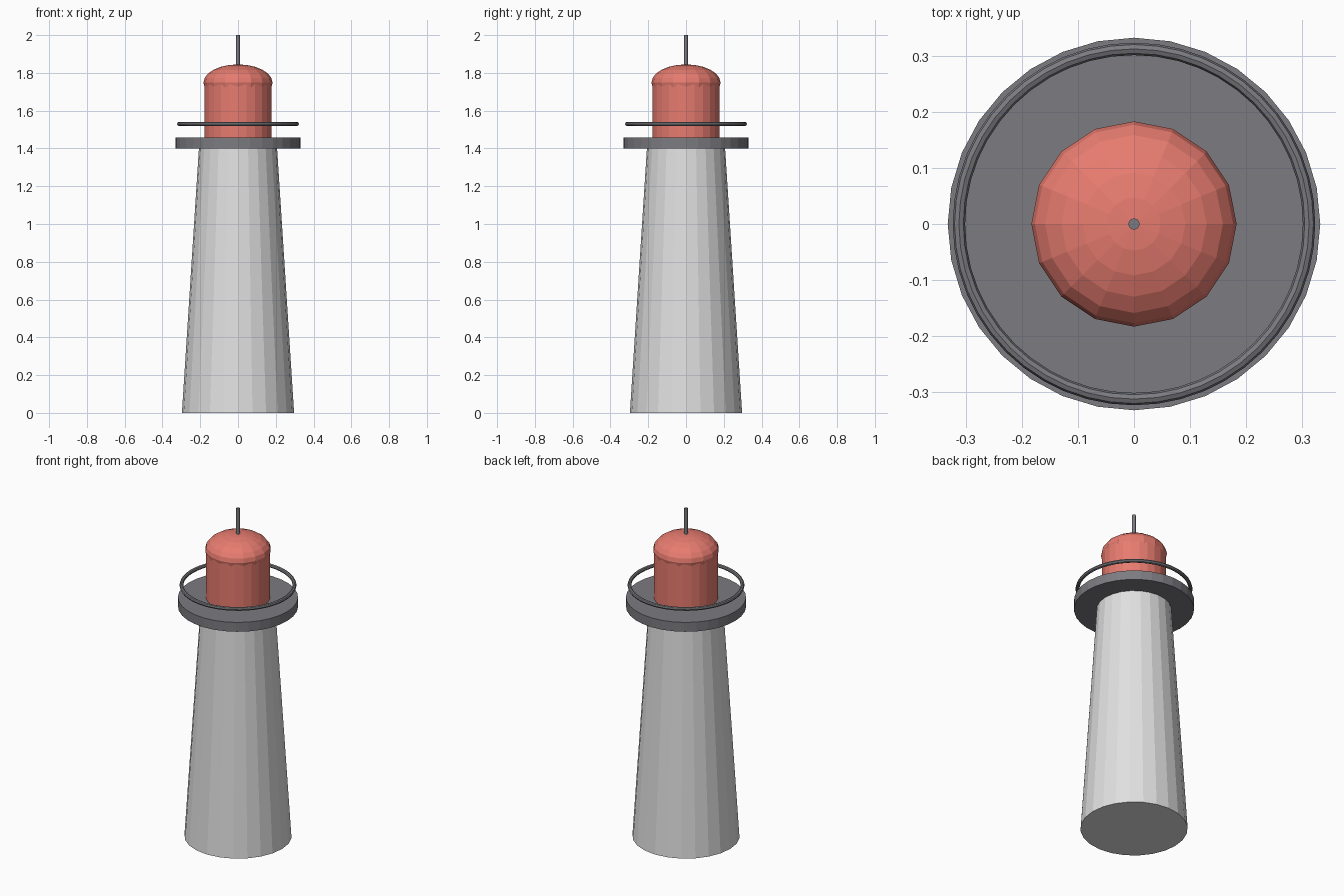
import bpy

if "Cube" in bpy.data.objects:
    bpy.data.objects.remove(bpy.data.objects["Cube"])


def material(name, rgb):
    m = bpy.data.materials.new(name)
    m.diffuse_color = (*rgb, 1.0)
    m.use_nodes = True
    m.node_tree.nodes["Principled BSDF"].inputs["Base Color"].default_value = m.diffuse_color
    return m


LIGHT = material("light_grey", (0.75, 0.75, 0.75))
DARK = material("dark_grey", (0.20, 0.20, 0.22))
RED = material("red", (0.80, 0.20, 0.16))


def finish(name, mat):
    ob = bpy.context.object
    ob.name = name
    ob.data.materials.append(mat)
    return ob


def column(name, mat, z0, z1, r0, r1, sides):
    """Straight or tapered upright column between two heights."""
    bpy.ops.mesh.primitive_cone_add(vertices=sides, radius1=r0, radius2=r1,
                                    depth=z1 - z0, location=(0, 0, (z0 + z1) / 2))
    return finish(name, mat)


# Tapered tower, gallery deck, lantern room and mast
column("tower", LIGHT, 0.0, 1.40, 0.297, 0.207, 24)
column("gallery_deck", DARK, 1.40, 1.457, 0.332, 0.332, 32)
column("lantern_room", RED, 1.457, 1.748, 0.178, 0.178, 24)
column("mast", DARK, 1.80, 2.0, 0.01, 0.01, 12)

# Flattened dome; its lower half sinks into the lantern room
bpy.ops.mesh.primitive_uv_sphere_add(segments=16, ring_count=12, radius=1,
                                     location=(0, 0, 1.748))
dome = finish("dome", RED)
dome.scale = (0.183, 0.183, 0.097)

# Gallery rail ring
bpy.ops.mesh.primitive_torus_add(major_radius=0.312, minor_radius=0.011,
                                 major_segments=48, minor_segments=8,
                                 location=(0, 0, 1.53))
finish("gallery_rail", DARK)
